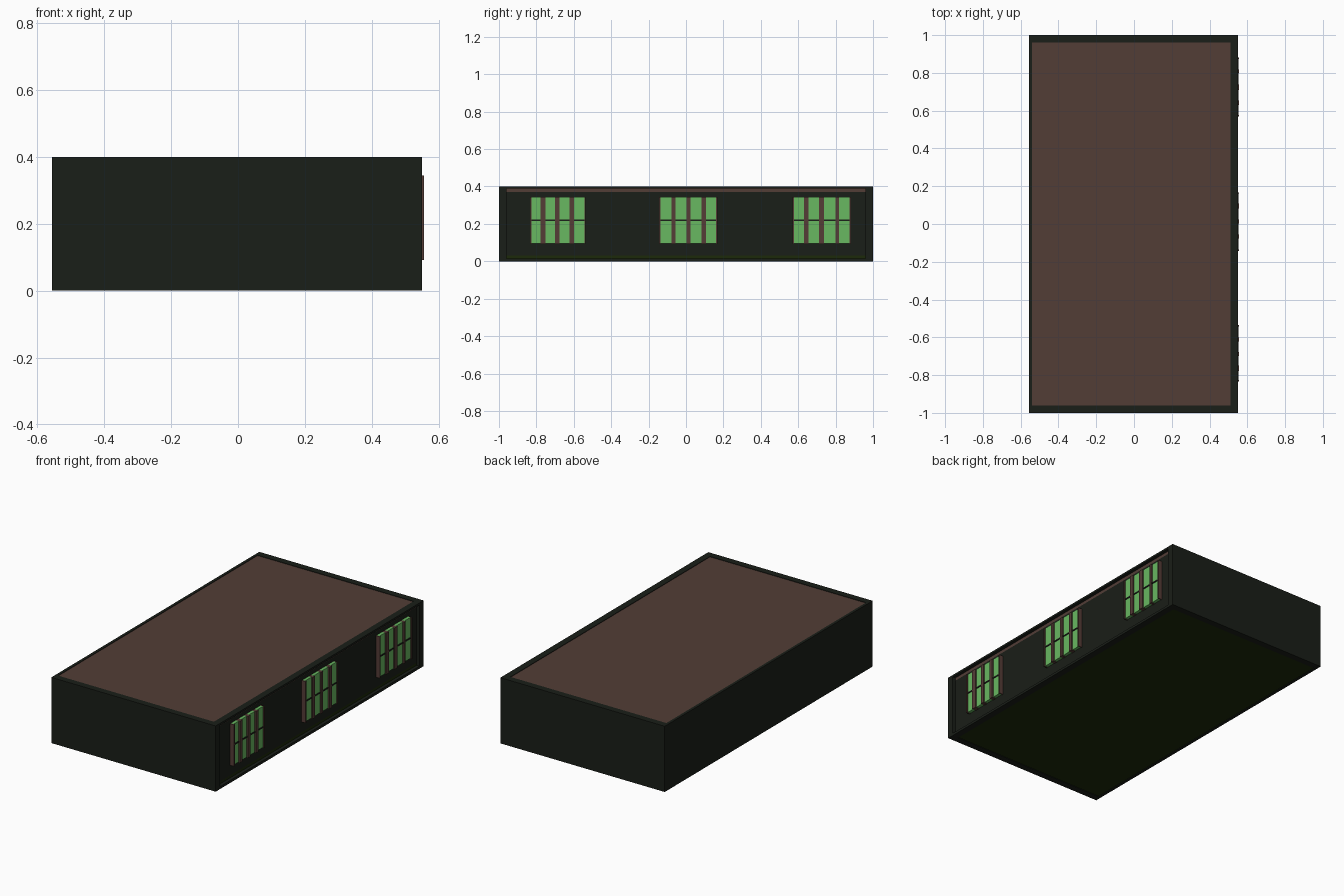
import bpy

if "Cube" in bpy.data.objects:
    bpy.data.objects.remove(bpy.data.objects["Cube"])


def material(name, rgb):
    m = bpy.data.materials.new(name)
    m.diffuse_color = (*rgb, 1)
    m.use_nodes = True
    m.node_tree.nodes["Principled BSDF"].inputs["Base Color"].default_value = m.diffuse_color
    return m


DARK = material("dark_wall", (0.010, 0.013, 0.009))
ROOF = material("roof_brown", (0.085, 0.047, 0.037))
FLOOR = material("floor_green", (0.012, 0.023, 0.003))
GLASS = material("pane_green", (0.14, 0.48, 0.12))
WOOD = material("bar_brown", (0.09, 0.045, 0.037))


def box(name, x, y, z, mat):
    """Box from (min, max) ranges on each axis."""
    bpy.ops.mesh.primitive_cube_add(size=1)
    ob = bpy.context.object
    ob.name = name
    ob.location = [(a + b) / 2 for a, b in (x, y, z)]
    ob.scale = [b - a for a, b in (x, y, z)]
    ob.data.materials.append(mat)
    return ob


X0, X1, H = -0.557, 0.55, 0.40
WALL = 0.53          # face of the recessed window wall

# Outer walls
box("front_wall", (X0, X1), (-1, -0.96), (0, H), DARK)
box("back_wall", (X0, X1), (0.96, 1), (0, H), DARK)
box("left_wall", (X0, -0.54), (-0.96, 0.96), (0, H), DARK)
box("window_wall", (0.51, WALL), (-0.96, 0.96), (0, H), DARK)

# Thin ledges above and below the recessed window wall
box("top_ledge", (WALL, X1), (-0.96, 0.96), (H - 0.012, H), DARK)
box("bottom_ledge", (WALL, X1), (-0.96, 0.96), (0, 0.015), DARK)

# Roof and floor panels, set just inside the wall rims
box("roof", (-0.54, WALL), (-0.96, 0.96), (H - 0.03, H - 0.003), ROOF)
box("floor", (-0.54, WALL), (-0.96, 0.96), (0.003, 0.03), FLOOR)

# Three windows: four panes each, upright bars between, one thin cross bar
WINDOWS = {
    "front": [(-0.826, -0.778), (-0.75, -0.70), (-0.677, -0.623), (-0.60, -0.543)],
    "middle": [(-0.136, -0.078), (-0.056, 0.003), (0.024, 0.083), (0.108, 0.161)],
    "rear": [(0.577, 0.63), (0.655, 0.71), (0.738, 0.80), (0.817, 0.874)],
}
ZB, ZT, ZM = 0.095, 0.345, 0.22
for name, panes in WINDOWS.items():
    for i, span in enumerate(panes):
        box(f"{name}_pane_{i}", (WALL - 0.005, 0.549), span, (ZB, ZT), GLASS)
    edges = [panes[0][0] - 0.008] + [v for p in panes for v in p] + [panes[-1][1] + 0.007]
    for i in range(0, len(edges), 2):
        box(f"{name}_bar_{i // 2}", (WALL - 0.005, 0.557),
            (edges[i], edges[i + 1]), (ZB - 0.003, ZT), WOOD)
    box(f"{name}_cross_bar", (0.54, 0.553),
        (panes[0][0], panes[-1][1]), (ZM - 0.004, ZM + 0.004), DARK)
